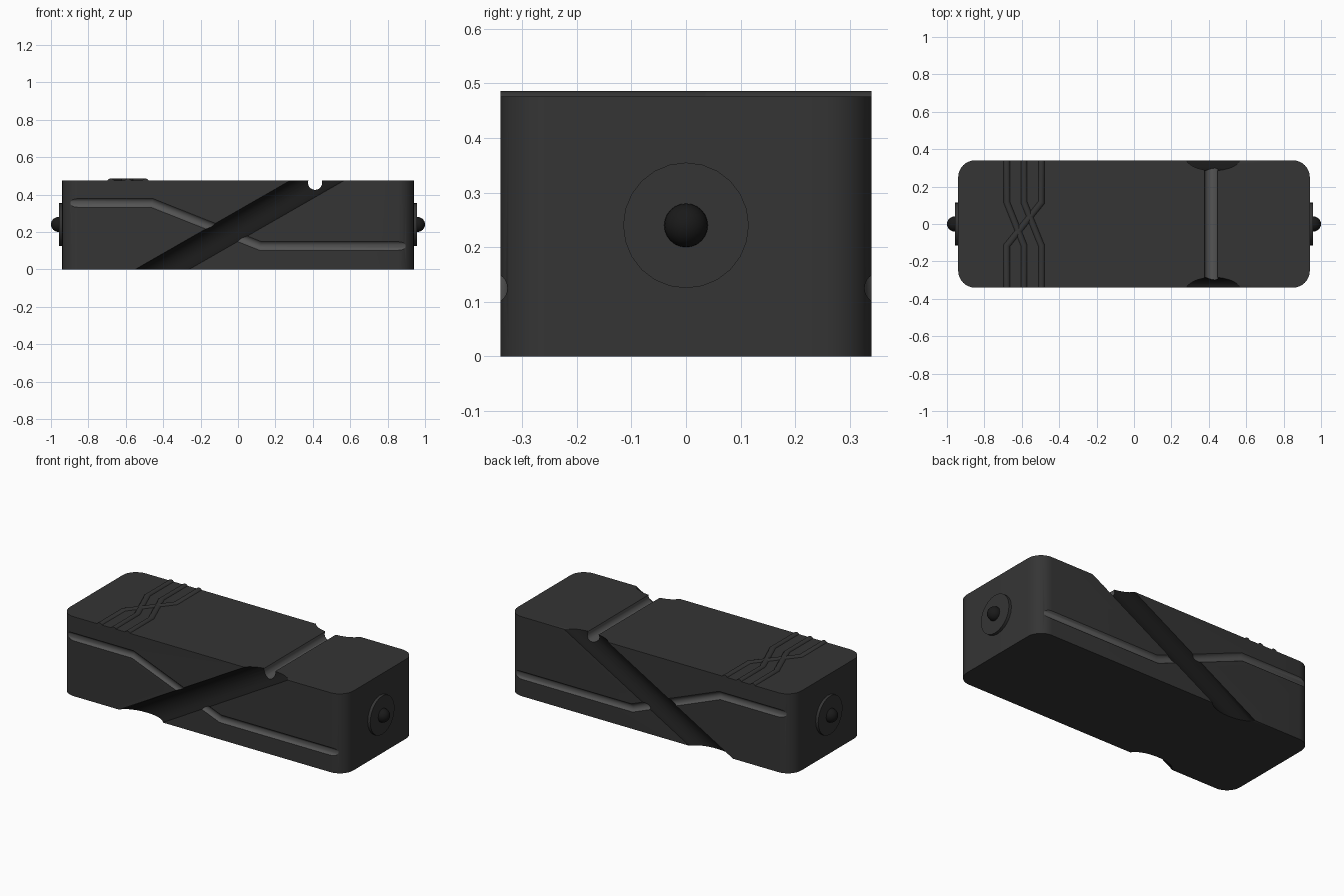
import bpy, bmesh, math
from mathutils import Vector, Matrix

if "Cube" in bpy.data.objects:
    bpy.data.objects.remove(bpy.data.objects["Cube"])

L, W, H, R = 0.94, 0.34, 0.476, 0.09


def material(name, v):
    m = bpy.data.materials.new(name)
    m.diffuse_color = (v, v, v, 1)
    m.use_nodes = True
    m.node_tree.nodes["Principled BSDF"].inputs["Base Color"].default_value = m.diffuse_color
    return m


dark = material("charcoal", 0.035)
black = material("black", 0.01)
grey = material("groove_grey", 0.09)


def add_object(name, mesh, mat):
    o = bpy.data.objects.new(name, mesh)
    bpy.context.scene.collection.objects.link(o)
    if mat and not mesh.materials:
        mesh.materials.append(mat)
    return o


def from_bm(name, bm, mat):
    bmesh.ops.recalc_face_normals(bm, faces=bm.faces)
    me = bpy.data.meshes.new(name)
    bm.to_mesh(me)
    bm.free()
    return add_object(name, me, mat)


def smooth(o):
    bpy.ops.object.select_all(action='DESELECT')
    o.select_set(True)
    bpy.context.view_layer.objects.active = o
    bpy.ops.object.shade_smooth_by_angle(angle=math.radians(35))


def tube(name, points, radius, mat, sides=16):
    """Mitred round tube along a planar path, capped at both ends."""
    pts = [Vector(p) for p in points]
    dirs = [(b - a).normalized() for a, b in zip(pts, pts[1:])]
    n = Vector((0, 0, 1)) if all(abs(d.z) < 1e-6 for d in dirs) else Vector((0, 1, 0))
    bm = bmesh.new()
    rings = []
    for i, p in enumerate(pts):
        d0, d1 = dirs[max(i - 1, 0)], dirs[min(i, len(dirs) - 1)]
        t = (d0 + d1).normalized()
        side = t.cross(n) / t.dot(d0)
        rings.append([bm.verts.new(p + radius * (math.cos(a) * side + math.sin(a) * n))
                      for a in (2 * math.pi * k / sides for k in range(sides))])
    for a, b in zip(rings, rings[1:]):
        for k in range(sides):
            j = (k + 1) % sides
            bm.faces.new((a[k], a[j], b[j], b[k]))
    bm.faces.new(rings[0])
    bm.faces.new(rings[-1])
    return from_bm(name, bm, mat)


# Body: block with rounded vertical edges
bm = bmesh.new()
bmesh.ops.create_cube(bm, size=1, matrix=Matrix.Translation((0, 0, H / 2))
                      @ Matrix.Diagonal((2 * L, 2 * W, H, 1)))
uprights = [e for e in bm.edges if abs(e.verts[0].co.z - e.verts[1].co.z) > 0.1]
bmesh.ops.bevel(bm, geom=uprights, offset=R, segments=8, profile=0.5, affect='EDGES')
body = from_bm("body", bm, dark)

# Cutters: cross groove on top, bent side grooves and diagonal side channels
cutters = [tube("top_groove_cutter", [(0.412, -0.6, 0.463), (0.412, 0.6, 0.463)], 0.038, grey, 24)]
for s in (-1, 1):
    y = s * 0.355
    cutters.append(tube("side_groove_cutter", [(-1.05, y, 0.355), (-0.46, y, 0.355),
                                               (0.12, y, 0.125), (1.05, y, 0.125)], 0.028, grey, 24))
    y = s * 0.36
    cutters.append(tube("channel_cutter", [(-0.82, y, -0.238), (0.84, y, 0.714)], 0.075, black, 32))
for c in cutters:
    c.hide_render = True
    m = body.modifiers.new(c.name, 'BOOLEAN')
    m.operation, m.solver, m.object = 'DIFFERENCE', 'EXACT', c
    m.material_mode = 'TRANSFER'
dg = bpy.context.evaluated_depsgraph_get()
cut = bpy.data.meshes.new_from_object(body.evaluated_get(dg))
body.modifiers.clear()
body.data = cut
for c in cutters:
    bpy.data.objects.remove(c)
smooth(body)

# Three crossing cords on top
lanes = (-0.68, -0.588, -0.495)
for i, j in ((0, 1), (1, 2), (2, 0)):
    z = H - 0.009
    smooth(tube("top_cord", [(lanes[i], W, z), (lanes[i], 0.115, z),
                             (lanes[j], -0.115, z), (lanes[j], -W, z)], 0.019, dark, 12))

# End discs with round studs
for s in (-1, 1):
    smooth(tube("end_disc", [(s * 0.92, 0, 0.24), (s * 0.957, 0, 0.24)], 0.115, dark, 24))
    bm = bmesh.new()
    bmesh.ops.create_uvsphere(bm, u_segments=24, v_segments=12, radius=0.04,
                              matrix=Matrix.Translation((s * 0.96, 0, 0.24)))
    smooth(from_bm("end_stud", bm, black))
